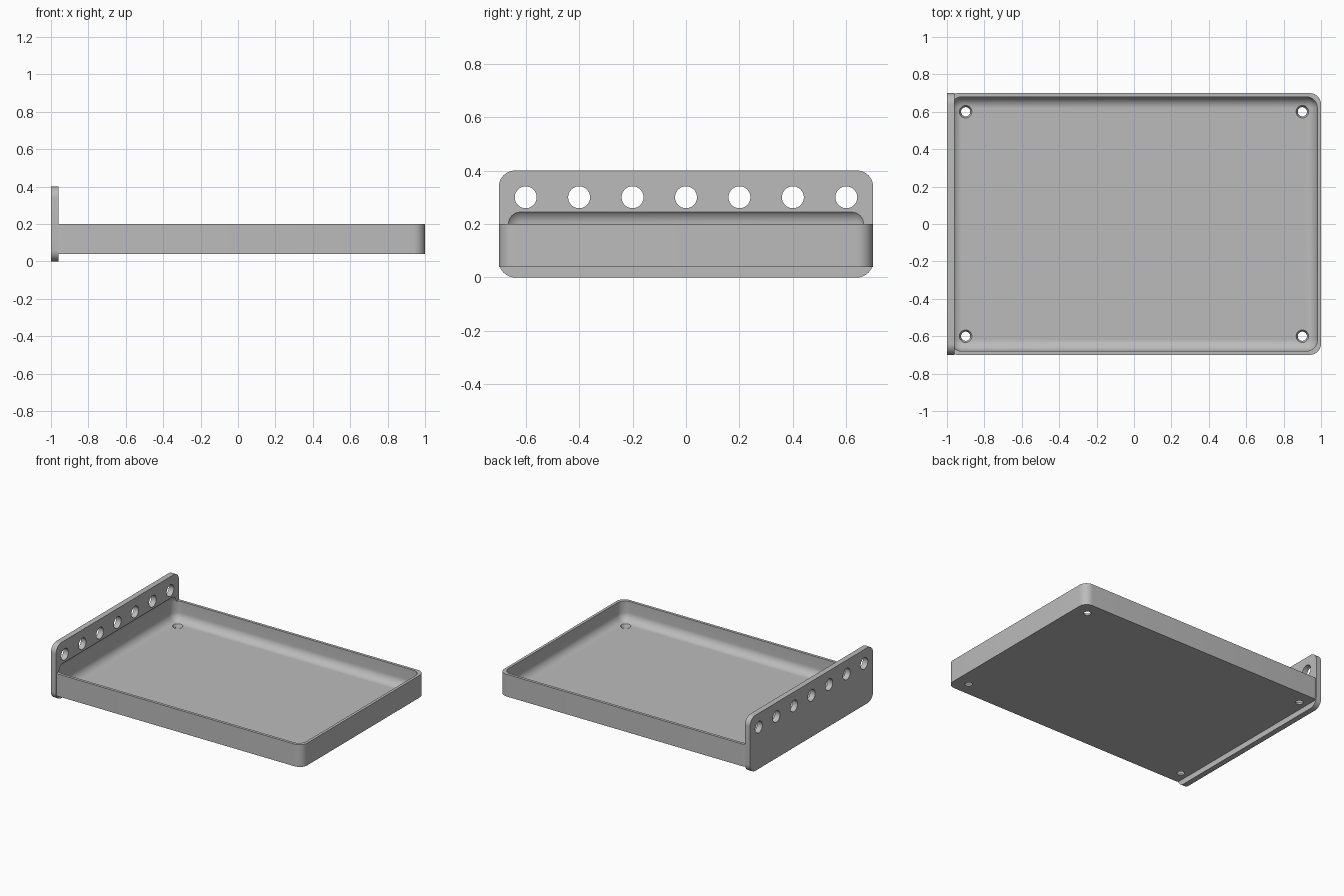
import bpy, bmesh, math
from mathutils import Matrix

if "Cube" in bpy.data.objects:
    bpy.data.objects.remove(bpy.data.objects["Cube"])

RADIUS = 0.06

grey = bpy.data.materials.new("light grey")
grey.use_nodes = True
colour = (0.5, 0.5, 0.5, 1)
grey.diffuse_color = colour
grey.node_tree.nodes["Principled BSDF"].inputs["Base Color"].default_value = colour


def make_object(name, bm):
    mesh = bpy.data.meshes.new(name)
    bm.to_mesh(mesh)
    bm.free()
    mesh.materials.append(grey)
    obj = bpy.data.objects.new(name, mesh)
    bpy.context.collection.objects.link(obj)
    return obj


def rounded_box(name, low, high, axis=None):
    """Box with the edges along one axis rounded, or every edge if axis is None."""
    bm = bmesh.new()
    bmesh.ops.create_cube(bm, size=1)
    for v in bm.verts:
        v.co = [high[i] if v.co[i] > 0 else low[i] for i in range(3)]
    edges = [e for e in bm.edges if axis is None
             or abs(e.verts[0].co[axis] - e.verts[1].co[axis]) > 0.01]
    bmesh.ops.bevel(bm, geom=edges, offset=RADIUS, offset_type='OFFSET',
                    segments=10, profile=0.5, affect='EDGES')
    return make_object(name, bm)


def hole_cutter(name, centres, r_low, r_high, depth, turn=Matrix()):
    bm = bmesh.new()
    for c in centres:
        bmesh.ops.create_cone(bm, cap_ends=True, segments=40, radius1=r_low,
                              radius2=r_high, depth=depth,
                              matrix=Matrix.Translation(c) @ turn)
    return make_object(name, bm)


def combine(target, other, operation):
    """Apply a boolean and discard the second object."""
    mod = target.modifiers.new(operation, 'BOOLEAN')
    mod.operation, mod.object, mod.solver = operation, other, 'EXACT'
    bpy.context.view_layer.objects.active = target
    bpy.ops.object.modifier_apply(modifier=mod.name)
    bpy.data.objects.remove(other)


# Tray body joined to the upright end plate
tray = rounded_box("tray_with_end_plate", (-0.998, -0.7, 0.04), (1, 0.7, 0.2), axis=2)
plate = rounded_box("end_plate", (-1, -0.7, 0), (-0.96, 0.7, 0.4), axis=0)
combine(tray, plate, 'UNION')

# Filleted hollow, which also bites into the plate
hollow = rounded_box("hollow_cutter", (-0.98, -0.68, 0.06), (0.98, 0.68, 0.26))
combine(tray, hollow, 'DIFFERENCE')

# Row of holes through the plate
row = [(-0.98, 0.2 * i, 0.3) for i in range(-3, 4)]
combine(tray, hole_cutter("plate_hole_cutter", row, 0.041, 0.041, 0.1,
                          Matrix.Rotation(math.pi / 2, 4, 'Y')), 'DIFFERENCE')

# Tapered corner holes through the floor
corners = [(0.9 * sx, 0.6 * sy, 0.05) for sx in (-1, 1) for sy in (-1, 1)]
combine(tray, hole_cutter("floor_hole_cutter", corners, 0.02, 0.038, 0.04), 'DIFFERENCE')

# Smooth fillets with sharp rims
bpy.ops.object.select_all(action='DESELECT')
tray.select_set(True)
bpy.context.view_layer.objects.active = tray
bpy.ops.object.shade_smooth_by_angle(angle=math.radians(30))
